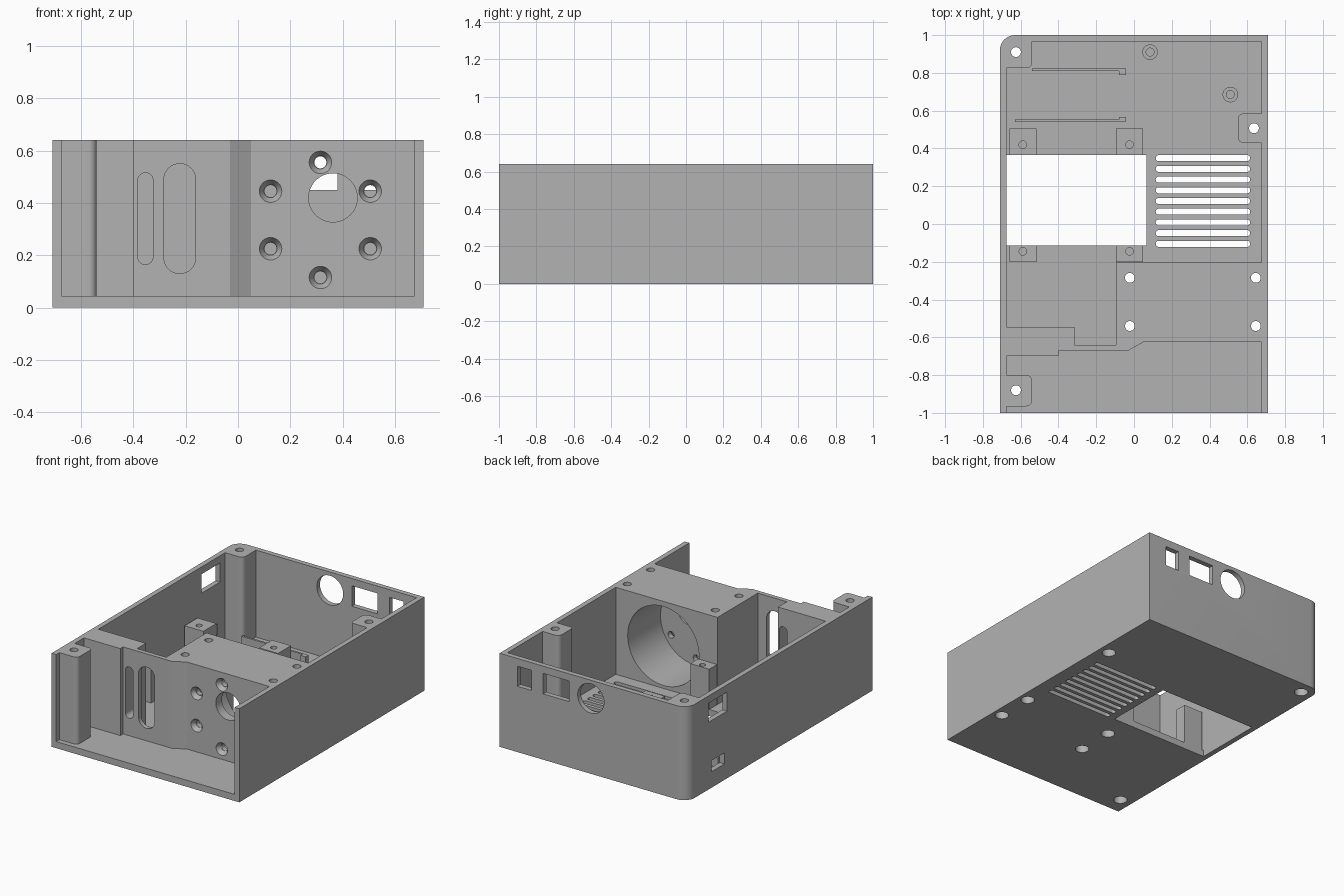
import bpy, bmesh
from math import sin, cos, pi, radians
from mathutils import Vector

cube = bpy.data.objects.get("Cube")
if cube:
    bpy.data.objects.remove(cube, do_unlink=True)

grey = bpy.data.materials.new("matte_grey")
grey.use_nodes = True
grey.diffuse_color = (0.45, 0.45, 0.45, 1)
for node in grey.node_tree.nodes:
    if node.type == 'BSDF_PRINCIPLED':
        node.inputs["Base Color"].default_value = (0.45, 0.45, 0.45, 1)

H, WX, FLOOR = 0.64, 0.675, 0.045


def rounded(corners, steps=8):
    """Outline with right-angled corners rounded by an optional third value."""
    out = []
    for i, c in enumerate(corners):
        p = Vector(c[:2])
        r = c[2] if len(c) > 2 else 0
        if not r:
            out.append(tuple(p))
            continue
        before = (Vector(corners[i - 1][:2]) - p).normalized()
        after = (Vector(corners[(i + 1) % len(corners)][:2]) - p).normalized()
        centre = p + r * (before + after)
        for k in range(steps + 1):
            t = k / steps * pi / 2
            out.append(tuple(centre - r * (after * cos(t) + before * sin(t))))
    return out


def rect(u0, u1, v0, v1, r=0):
    return rounded([(u0, v0, r), (u1, v0, r), (u1, v1, r), (u0, v1, r)])


def circle(u, v, r, n=32):
    return [(u + r * cos(2 * pi * k / n), v + r * sin(2 * pi * k / n)) for k in range(n)]


def prism(name, outline, a, b, axis='z', far=None):
    """Extrude an outline along an axis, optionally towards another outline."""
    place = {'z': lambda u, v, w: (u, v, w),
             'y': lambda u, v, w: (u, w, v),
             'x': lambda u, v, w: (w, u, v)}[axis]
    bm = bmesh.new()
    low = [bm.verts.new(place(u, v, a)) for u, v in outline]
    high = [bm.verts.new(place(u, v, b)) for u, v in (far or outline)]
    bm.faces.new(low)
    bm.faces.new(high)
    n = len(low)
    for i in range(n):
        j = (i + 1) % n
        bm.faces.new((low[i], low[j], high[j], high[i]))
    bmesh.ops.recalc_face_normals(bm, faces=bm.faces[:])
    mesh = bpy.data.meshes.new(name)
    bm.to_mesh(mesh)
    bm.free()
    mesh.materials.append(grey)
    obj = bpy.data.objects.new(name, mesh)
    bpy.context.scene.collection.objects.link(obj)
    return obj


def cut(target, *args, **kw):
    """Subtract a prism from the target."""
    cutter = prism("cutter", *args, **kw)
    mod = target.modifiers.new("cut", 'BOOLEAN')
    mod.operation = 'DIFFERENCE'
    mod.solver = 'EXACT'
    mod.object = cutter
    bpy.context.view_layer.objects.active = target
    bpy.ops.object.modifier_apply(modifier=mod.name)
    bpy.data.objects.remove(cutter, do_unlink=True)


# Outer case with one rounded corner
case = prism("case", rounded([(-0.71, -1), (0.71, -1), (0.71, 1), (-0.71, 1, 0.08)]), 0, H)

# Main compartment, leaving the duct block and screw columns standing
cut(case, rounded([
    (-WX, -0.545), (-0.315, -0.545), (-0.315, -0.64), (-0.095, -0.64),
    (-0.095, -0.205), (WX, -0.205), (WX, 0.43), (0.55, 0.43, 0.03),
    (0.55, 0.585, 0.03), (WX, 0.585), (WX, 0.965), (-0.54, 0.965),
    (-0.54, 0.825, 0.03), (-WX, 0.825)]), FLOOR, 0.8)

# Open front bay with its stepped panel and column
cut(case, rounded([
    (-WX, -0.70), (-0.40, -0.70), (-0.40, -0.67), (-0.03, -0.67),
    (0.05, -0.625), (WX, -0.625), (WX, -1.1), (-WX, -1.1), (-WX, -0.965),
    (-0.54, -0.965, 0.03), (-0.54, -0.80, 0.03), (-WX, -0.80)]), FLOOR, 0.8)

# Round duct, front port and ring of countersunk screw holes
DX, DZ = 0.315, 0.335
cut(case, circle(DX, DZ, 0.27, 64), -0.56, -0.1, 'y')
cut(case, circle(0.363, 0.42, 0.093, 48), -0.7, -0.5, 'y')
for k in range(6):
    a = k * pi / 3 + pi / 2
    x, z = DX + 0.22 * cos(a), DZ + 0.22 * sin(a)
    cut(case, circle(x, z, 0.023), -0.7, -0.5, 'y')
    cut(case, circle(x, z, 0.049), -0.635, -0.595, 'y', far=circle(x, z, 0.025))

# Tall slots in the front panel
cut(case, rect(-0.383, -0.325, 0.165, 0.515, 0.0285), -0.8, -0.5, 'y')
cut(case, rect(-0.283, -0.162, 0.13, 0.55, 0.06), -0.8, -0.5, 'y')

# Floor opening and vent slots
cut(case, rect(-0.674, 0.065, -0.115, 0.365), -0.1, 0.1)
for k in range(9):
    y = -0.105 + k * 0.0567
    cut(case, rect(0.115, 0.615, y - 0.016, y + 0.016, 0.0155), -0.1, 0.1)

# Full-height screw holes, counterbored from below
for x, y in [(-0.022, -0.285), (0.645, -0.285), (-0.022, -0.54), (0.645, -0.54),
             (-0.625, -0.88), (-0.625, 0.91), (0.635, 0.507)]:
    cut(case, circle(x, y, 0.026), -0.1, 0.8)
    cut(case, circle(x, y, 0.043), -0.1, 0.1)

# Connector openings in the back and side walls
cut(case, rect(0.47, 0.575, 0.45, 0.587), 0.9, 1.1, 'y')
cut(case, rect(0.185, 0.38, 0.45, 0.59), 0.9, 1.1, 'y')
cut(case, circle(0.02, 0.515, 0.1, 48), 0.9, 1.1, 'y')
cut(case, rect(0.57, 0.77, 0.46, 0.59), -0.8, -0.6, 'x')
cut(case, rect(0.60, 0.74, 0.11, 0.185), -0.8, -0.6, 'x')

parts = [case]

# Mounting blocks around the floor opening
for side, x0 in (("right", -0.66), ("left", -0.095)):
    for end, y0, y1, hole in (("back", 0.365, 0.505, 0.42), ("front", -0.2, -0.115, -0.145)):
        block = prism(f"mounting_block_{end}_{side}", rect(x0, x0 + 0.143, y0, y1), 0.044, 0.32)
        cut(block, circle(x0 + 0.0715, hole, 0.02), 0.2, 0.4)
        parts.append(block)

# Circuit board rails with end lugs
for name, x0, y0, l0, l1 in (("back", -0.54, 0.81, 0.79, 0.822),
                             ("front", -0.63, 0.54, 0.542, 0.567)):
    parts.append(prism(f"board_rail_{name}", rect(x0, -0.07, y0, y0 + 0.014), 0.04, 0.11))
    parts.append(prism(f"board_rail_lug_{name}", rect(-0.08, -0.042, l0, l1), 0.04, 0.11))

# Hollow board posts
for name, x, y in (("back", 0.085, 0.91), ("side", 0.51, 0.685)):
    post = prism(f"board_post_{name}", circle(x, y, 0.041), 0.04, 0.11)
    cut(post, circle(x, y, 0.021), 0.05, 0.2)
    parts.append(post)

# Smooth the round surfaces, keep hard edges
bpy.ops.object.select_all(action='DESELECT')
for obj in parts:
    obj.select_set(True)
bpy.context.view_layer.objects.active = case
bpy.ops.object.shade_smooth_by_angle(angle=radians(25))
